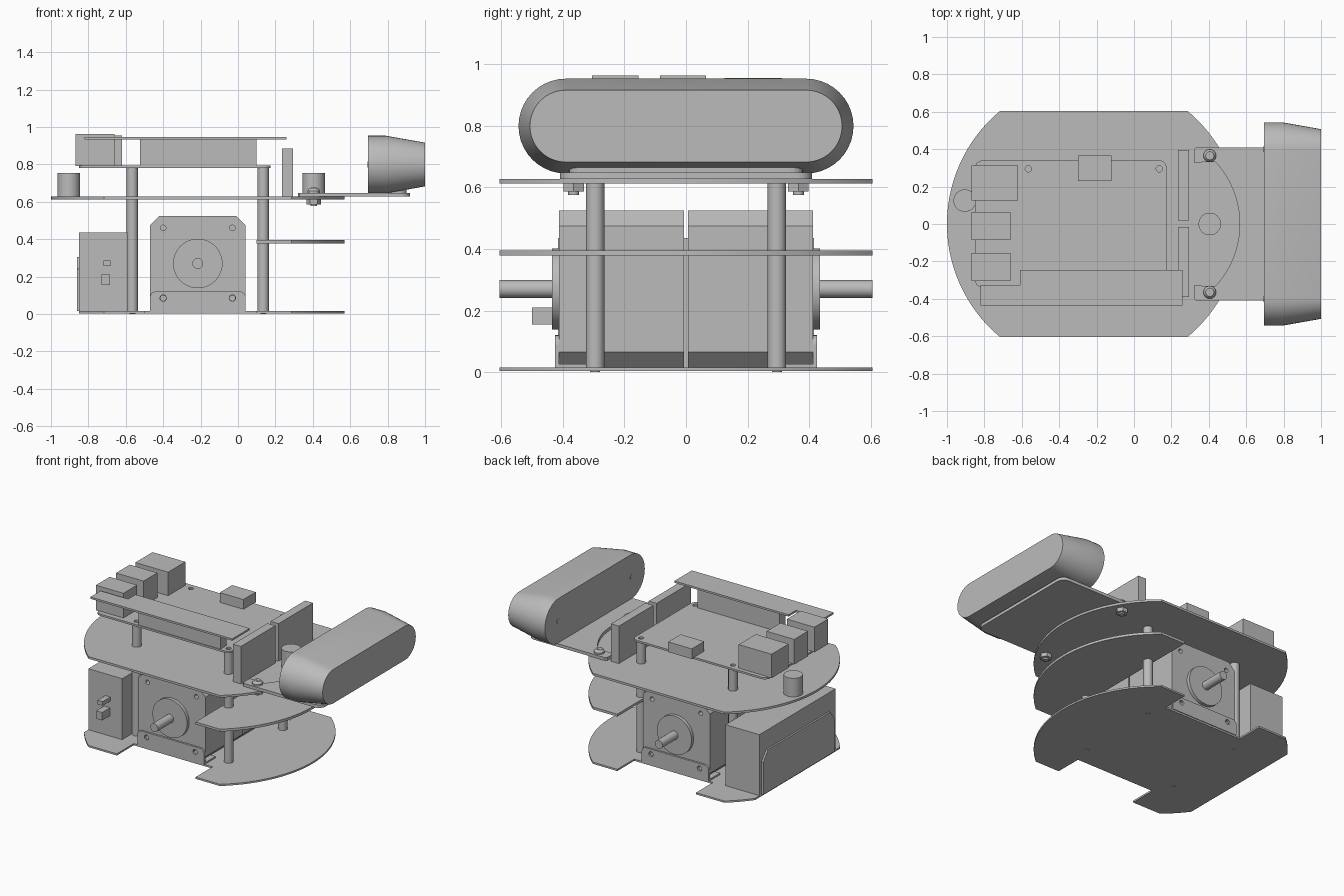
import bpy, bmesh, math
from mathutils import Vector

if "Cube" in bpy.data.objects:
    bpy.data.objects.remove(bpy.data.objects["Cube"])

grey = bpy.data.materials.new("plain grey")
grey.use_nodes = True
GREY = (0.5, 0.5, 0.5, 1)
grey.diffuse_color = GREY
grey.node_tree.nodes["Principled BSDF"].inputs["Base Color"].default_value = GREY


def place(a, b, h, axis):
    """Map outline coordinates and a height along an axis to 3D."""
    return Vector({"x": (h, a, b), "y": (a, h, b), "z": (a, b, h)}[axis])


def finish(name, bm, smooth=False):
    bmesh.ops.recalc_face_normals(bm, faces=bm.faces)
    mesh = bpy.data.meshes.new(name)
    bm.to_mesh(mesh)
    bm.free()
    mesh.materials.append(grey)
    ob = bpy.data.objects.new(name, mesh)
    bpy.context.collection.objects.link(ob)
    if smooth:
        bpy.ops.object.select_all(action="DESELECT")
        bpy.context.view_layer.objects.active = ob
        ob.select_set(True)
        bpy.ops.object.shade_smooth_by_angle(angle=math.radians(25))
    return ob


def loft(name, loops, axis, smooth=False):
    """Skin a list of (outline, height) sections and cap both ends."""
    bm = bmesh.new()
    rings = [[bm.verts.new(place(a, b, h, axis)) for a, b in pts] for pts, h in loops]
    n = len(rings[0])
    for lo, hi in zip(rings, rings[1:]):
        for i in range(n):
            j = (i + 1) % n
            bm.faces.new((lo[i], lo[j], hi[j], hi[i]))
    bm.faces.new(rings[0])
    bm.faces.new(rings[-1])
    return finish(name, bm, smooth)


def prism(name, pts, axis, lo, hi, smooth=False):
    return loft(name, [(pts, lo), (pts, hi)], axis, smooth)


def box(name, x0, x1, y0, y1, z0, z1):
    return prism(name, [(x0, y0), (x1, y0), (x1, y1), (x0, y1)], "z", z0, z1)


def arc(a, b, r, start, end, n):
    return [(a + r * math.cos(t), b + r * math.sin(t))
            for t in (math.radians(start + (end - start) * i / n) for i in range(n + 1))]


def cylinder(name, a, b, r, axis, lo, hi, sides=32):
    return prism(name, arc(a, b, r, 0, 360, sides)[:-1], axis, lo, hi, sides > 8)


def corners(a0, a1, b0, b1, r, n=5):
    """Rectangle outline with rounded corners, or chamfered ones if n is 1."""
    return (arc(a1 - r, b1 - r, r, 0, 90, n) + arc(a0 + r, b1 - r, r, 90, 180, n)
            + arc(a0 + r, b0 + r, r, 180, 270, n) + arc(a1 - r, b0 + r, r, 270, 360, n))


def drill(ob, holes, r, axis, lo, hi):
    """Cut round holes straight through a part."""
    for a, b in holes:
        cutter = cylinder("hole_cutter", a, b, r, axis, lo, hi, 16)
        cutter.hide_render = True
        cutter.hide_viewport = True
        mod = ob.modifiers.new("hole", "BOOLEAN")
        mod.object = cutter
        mod.operation = "DIFFERENCE"
        mod.solver = "EXACT"


CX, R, HALF = -0.215, 0.785, 0.605
rim = math.degrees(math.asin(HALF / R))
posts = [(x, y) for x in (-0.565, 0.135) for y in (-0.295, 0.295)]

# Chassis plates: a disc with flattened sides
front_arc = arc(CX, 0, R, -rim, rim, 40)
prism("top_plate", front_arc + arc(CX, 0, R, 180 - rim, 180 + rim, 40), "z", 0.612, 0.627, True)
prism("middle_plate", front_arc + [(0.1, HALF), (0.1, -HALF)], "z", 0.378, 0.395, True)
tail = -0.85
tail_y = math.sqrt(R * R - (tail - CX) ** 2)
side = [(0.1, HALF), (0.1, 0.42), (-0.5, 0.42), (-0.5, HALF)]
back_rim = arc(CX, 0, R, 180 - rim, 180 - math.degrees(math.asin(tail_y / R)), 8)
half_tail = side + back_rim
prism("bottom_plate", front_arc + half_tail + [(x, -y) for x, y in reversed(half_tail)],
      "z", 0.003, 0.015, True)

# Standoffs and their screws
for x, y in posts:
    cylinder("standoff", x, y, 0.03, "z", 0.015, 0.78, 24)
    cylinder("standoff_screw", x, y, 0.016, "z", 0.0, 0.02, 16)

# Two stepper motors with brackets, mirrored front and back
for s in (-1, 1):
    holes = [(x, z) for x in (-0.4, -0.03) for z in (0.085, 0.46)]
    motor = prism("motor_body", corners(-0.47, 0.04, 0.015, 0.525, 0.05, 1), "y", s * 0.006, s * 0.412)
    drill(motor, holes, 0.015, "y", s * 0.36, s * 0.5)
    outline = [(-0.47, 0.015), (0.04, 0.015)] + arc(0.01, 0.09, 0.03, 0, 90, 5) + arc(-0.44, 0.09, 0.03, 90, 180, 5)
    flange = prism("motor_bracket", outline, "y", s * 0.412, s * 0.425)
    drill(flange, [h for h in holes if h[1] < 0.2], 0.017, "y", s * 0.38, s * 0.5)
    box("bracket_foot", -0.47, 0.04, s * 0.3, s * 0.42, 0.015, 0.026)
    cylinder("motor_boss", CX, 0.27, 0.132, "y", s * 0.41, s * 0.435, 48)
    cylinder("motor_shaft", CX, 0.27, 0.029, "y", s * 0.43, s * 0.605, 24)

# Battery pack with rear cover and switches
box("battery_box", -0.85, -0.592, -0.415, 0.415, 0.015, 0.435)
prism("battery_cover", [(-0.39, 0.015), (0.39, 0.015), (0.39, 0.24), (0.34, 0.305), (-0.34, 0.305), (-0.39, 0.24)],
      "x", -0.862, -0.85)
box("power_switch", -0.73, -0.685, -0.5, -0.415, 0.155, 0.21)
box("power_socket", -0.72, -0.682, -0.5, -0.415, 0.257, 0.285)

# Computer board with ports and chip
board = prism("computer_board", corners(-0.85, 0.175, -0.34, 0.34, 0.04), "z", 0.78, 0.793)
drill(board, posts, 0.017, "z", 0.75, 0.82)
box("network_port", -0.87, -0.62, 0.125, 0.312, 0.79, 0.955)
for y in (-0.305, -0.085):
    box("usb_port", -0.87, -0.66, y, y + 0.15, 0.79, 0.963)
box("small_connector", -0.3, -0.12, 0.23, 0.365, 0.79, 0.86)

# Raised add-on board on its header
prism("addon_board", [(-0.82, -0.435), (0.26, -0.435), (0.26, -0.245), (-0.61, -0.245), (-0.61, -0.325), (-0.82, -0.325)],
      "z", 0.932, 0.945)
box("header_base", -0.525, 0.1, -0.335, -0.27, 0.79, 0.82)
box("header_socket", -0.525, 0.1, -0.335, -0.27, 0.82, 0.932)

# Upright driver boards and round posts
for y0, y1 in ((0.02, 0.395), (-0.39, -0.015)):
    box("driver_board", 0.235, 0.295, y0, y1, 0.627, 0.885)
for x, y in ((-0.905, 0.125), (0.405, 0.0)):
    cylinder("round_post", x, y, 0.06, "z", 0.627, 0.755)

# Sensor mounting bracket with a curved cutout
outer = ([(0.33, -0.41)] + arc(0.87, -0.36, 0.05, -90, 0, 5)
         + arc(0.87, 0.36, 0.05, 0, 90, 5) + [(0.33, 0.41), (0.32, 0.4), (0.32, 0.33)])
cutout = arc(0.075, 0, 0.49, 42.4, -42.4, 24)
prism("sensor_bracket", outer + cutout + [(0.32, -0.33), (0.32, -0.4)], "z", 0.627, 0.648, True)

# Bolts with cross slots and hex nuts
for y in (-0.365, 0.365):
    loft("bolt_head", [(arc(0.405, y, r, 0, 360, 24)[:-1], z)
                       for r, z in ((0.034, 0.648), (0.034, 0.658), (0.022, 0.674))], "z", True)
    box("cross_slot", 0.389, 0.421, y - 0.004, y + 0.004, 0.67, 0.675)
    box("cross_slot", 0.401, 0.409, y - 0.016, y + 0.016, 0.67, 0.675)
    cylinder("hex_nut", 0.405, y, 0.038, "z", 0.586, 0.612, 6)
    cylinder("bolt_tip", 0.405, y, 0.018, "z", 0.576, 0.66, 16)


# Rounded sensor head, tapering to its front face
def capsule(r, z):
    return arc(0.39, z, r, -90, 90, 20) + arc(-0.39, z, r, 90, 270, 20)


loft("sensor_head", [(capsule(0.154, 0.799), 0.695), (capsule(0.154, 0.799), 0.79), (capsule(0.117, 0.799), 1.0)],
     "x", True)
prism("sensor_foot", corners(0.7, 0.9, -0.38, 0.38, 0.04), "z", 0.645, 0.67)
for y in (-0.4, 0.4):
    cylinder("sensor_rear_screw", y, 0.8, 0.016, "x", 0.692, 0.7, 16)
